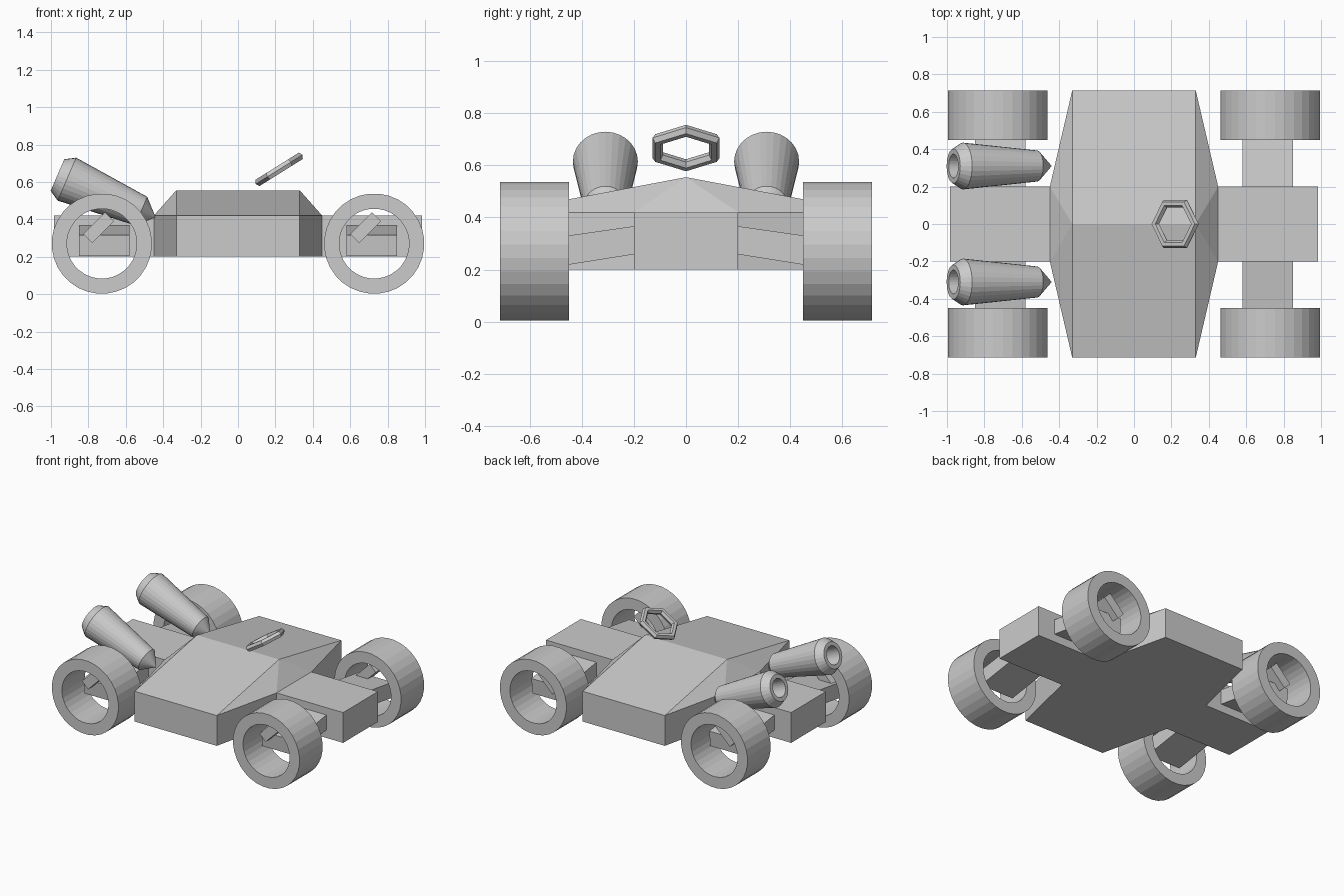
import bpy, bmesh, math
from mathutils import Matrix, Vector

if "Cube" in bpy.data.objects:
    bpy.data.objects.remove(bpy.data.objects["Cube"])

grey = bpy.data.materials.new("plain_grey")
grey.diffuse_color = (0.6, 0.6, 0.6, 1)
grey.use_nodes = True
grey.node_tree.nodes["Principled BSDF"].inputs["Base Color"].default_value = grey.diffuse_color


def add_mesh(name, verts, faces):
    me = bpy.data.meshes.new(name)
    me.from_pydata(verts, [], faces)
    bm = bmesh.new()
    bm.from_mesh(me)
    bmesh.ops.remove_doubles(bm, verts=bm.verts, dist=1e-5)
    bmesh.ops.recalc_face_normals(bm, faces=bm.faces)
    bm.to_mesh(me)
    bm.free()
    me.materials.append(grey)
    ob = bpy.data.objects.new(name, me)
    bpy.context.collection.objects.link(ob)
    return ob


def prism(name, profile, place):
    """Extrude a closed profile; place(point, end) gives each vertex."""
    n = len(profile)
    verts = [place(p, e) for e in (0, 1) for p in profile]
    faces = [(i, (i + 1) % n, n + (i + 1) % n, n + i) for i in range(n)]
    faces += [tuple(range(n)), tuple(range(n, 2 * n))]
    return add_mesh(name, verts, faces)


def lathe(name, profile, sides, matrix, closed=False, phase=0.0):
    """Spin (radius, height) points about local z, then place with matrix."""
    n = len(profile)
    verts, faces = [], []
    for s in range(sides):
        a = math.tau * s / sides + phase
        verts += [matrix @ Vector((r * math.cos(a), r * math.sin(a), h)) for r, h in profile]
    for s in range(sides):
        t = (s + 1) % sides
        for k in range(n if closed else n - 1):
            j = (k + 1) % n
            quad = [s * n + k, t * n + k, t * n + j, s * n + j]
            if profile[k][0] == 0:
                quad.pop(1)
            elif profile[j][0] == 0:
                quad.pop(2)
            faces.append(quad)
    return add_mesh(name, verts, faces)


# Hull: eight-sided base with a ridged roof
outline = [(0.45, -0.2), (0.45, 0.2), (0.33, 0.715), (-0.33, 0.715),
           (-0.45, 0.2), (-0.45, -0.2), (-0.33, -0.715), (0.33, -0.715)]
verts = [(x, y, z) for z in (0.2, 0.42) for x, y in outline]
verts += [(0.33, 0, 0.555), (-0.33, 0, 0.555)]
faces = [tuple(range(8))] + [(i, (i + 1) % 8, 8 + (i + 1) % 8, 8 + i) for i in range(8)]
faces += [(10, 11, 17, 16), (14, 15, 16, 17), (8, 9, 16), (9, 10, 16),
          (15, 8, 16), (12, 13, 17), (11, 12, 17), (13, 14, 17)]
add_mesh("hull", verts, faces)

# Wheel ring section and the sloping axle section in (y, z)
ring = [(0.187, 0.0), (0.268, 0.0), (0.268, 0.265), (0.187, 0.265)]
axle = [(0.19, 0.26), (0.19, 0.368), (0.56, 0.315), (0.55, 0.203)]

for sx, end in ((-1, "left"), (1, "right")):
    # Central beam at each end of the hull
    prism(f"beam_{end}", [(-0.2, 0.2), (0.2, 0.2), (0.2, 0.42), (-0.2, 0.42)],
          lambda p, e: (sx * (0.985 if e else 0.45), p[0], p[1]))
    for sy, side in ((-1, "front"), (1, "back")):
        tag = f"{side}_{end}"
        prism(f"axle_{tag}", axle,
              lambda p, e: (sx * (0.85 if e else 0.58), sy * p[0], p[1]))
        # Hollow wheel
        m = Matrix.Translation((sx * 0.728, sy * 0.45, 0.27)) @ Matrix.Rotation(-sy * math.pi / 2, 4, 'X')
        lathe(f"wheel_{tag}", ring, 32, m, closed=True, phase=math.pi / 32)
        # Tilted block on the axle end
        cx = -0.745 if sx < 0 else 0.682
        c = math.sqrt(0.5)
        block = [(-0.082, -0.034), (0.082, -0.034), (0.082, 0.034), (-0.082, 0.034)]
        prism(f"axle_block_{tag}", block,
              lambda p, e: (cx + c * (p[0] - p[1]), sy * (0.61 if e else 0.49),
                            0.355 + c * (p[0] + p[1])))

# Pair of tapered barrels with pointed rears and bored muzzles
barrel = [(0, 0.085), (0.083, 0), (0.125, -0.432), (0.092, -0.487),
          (0.064, -0.487), (0.064, -0.30), (0, -0.30)]
for sy, side in ((-1, "front"), (1, "back")):
    m = Matrix.Translation((-0.518, sy * 0.31, 0.444)) @ Matrix.Rotation(math.radians(113.3), 4, 'Y')
    lathe(f"barrel_{side}", barrel, 28, m)

# Tilted six-sided ring floating over the roof
section = [(0.125 + 0.023 * math.cos(math.tau * k / 6), 0.023 * math.sin(math.tau * k / 6))
           for k in range(6)]
m = Matrix.Translation((0.22, 0, 0.667)) @ Matrix.Rotation(math.radians(-32), 4, 'Y')
lathe("steering_ring", section, 6, m, closed=True)
